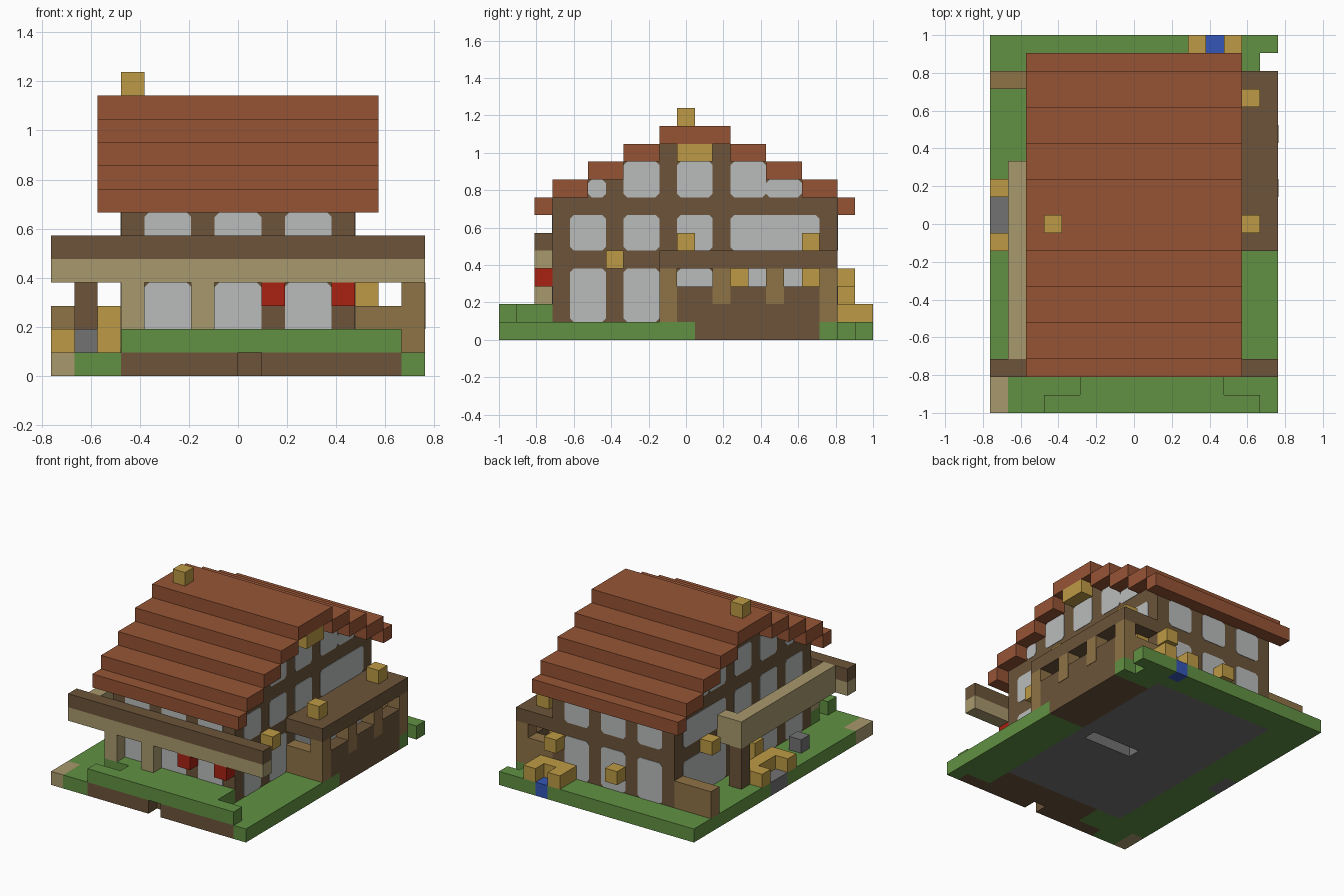
import bpy
import bmesh
from mathutils import Vector

cube = bpy.data.objects.get("Cube")
if cube:
    bpy.data.objects.remove(cube, do_unlink=True)

S = 2 / 21                                   # size of one building block
ORIGIN = Vector((-8 * S, -10.5 * S, 0))      # corner of the block grid


def material(name, hex_code):
    rgb = [int(hex_code[n:n + 2], 16) / 255 for n in (0, 2, 4)]
    lin = [c / 12.92 if c <= 0.04045 else ((c + 0.055) / 1.055) ** 2.4 for c in rgb]
    mat = bpy.data.materials.new(name)
    mat.use_nodes = True
    mat.diffuse_color = (*lin, 1)
    mat.node_tree.nodes["Principled BSDF"].inputs["Base Color"].default_value = (*lin, 1)
    return mat


grass = material("grass green", "619142")
timber = material("dark timber", "6c543a")
tile = material("roof tile", "965435")
plaster = material("pale plaster", "babcbc")
beige = material("beige plank", "a8986d")
wood = material("warm wood", "8f7347")
ochre = material("ochre", "bd9a45")
red = material("flower red", "a82212")
blue = material("water blue", "3456b6")
stone = material("stone grey", "727272")


def finish(name, bm, mat):
    bmesh.ops.recalc_face_normals(bm, faces=bm.faces)
    mesh = bpy.data.meshes.new(name)
    bm.to_mesh(mesh)
    bm.free()
    mesh.materials.append(mat)
    obj = bpy.data.objects.new(name, mesh)
    bpy.context.collection.objects.link(obj)
    return obj


def part(name, mat, *boxes):
    """One object from boxes given as x, y and z block ranges."""
    bm = bmesh.new()
    for x, y, z in boxes:
        ranges = [(r, r + 1) if isinstance(r, int) else r for r in (x, y, z)]
        low = Vector([r[0] for r in ranges])
        high = Vector([r[1] for r in ranges])
        verts = bmesh.ops.create_cube(bm, size=1)["verts"]
        for v in verts:
            v.co = Vector([(a + b) / 2 + c * (b - a) for a, b, c in zip(low, high, v.co)]) * S + ORIGIN
    return finish(name, bm, mat)


def panels(name, axis, plane, rects, cut=0.2):
    """Thin plaster panels with clipped corners, set on a wall plane."""
    bm = bmesh.new()
    depth = 0.03
    for (a, b), (c, d) in rects:
        outline = [(a + cut, c), (b - cut, c), (b, c + cut), (b, d - cut),
                   (b - cut, d), (a + cut, d), (a, d - cut), (a, c + cut)]
        rings = []
        for p in (plane - depth, plane + depth):
            rings.append([bm.verts.new(Vector((p, u, w) if axis == "x" else (u, p, w)) * S + ORIGIN)
                          for u, w in outline])
        for ring in rings:
            bm.faces.new(ring)
        for n in range(8):
            m = (n + 1) % 8
            bm.faces.new((rings[0][n], rings[0][m], rings[1][m], rings[1][n]))
    return finish(name, bm, plaster)


# Ground layer
GROUND, STEP = 0, 1
part("lawn", grass,
     ((0, 3), (2, 10), GROUND), ((1, 3), (10, 12), GROUND), ((0, 3), (12, 21), GROUND),
     ((1, 3), (0, 2), GROUND), ((3, 5), (1, 3), GROUND), ((13, 15), 1, GROUND),
     (15, (0, 2), GROUND), ((13, 16), (2, 11), GROUND), ((13, 16), 18, GROUND),
     ((3, 15), 19, GROUND), ((3, 12), 20, GROUND), ((13, 16), 20, GROUND))
part("soil", timber, ((3, 8), 0, GROUND), ((9, 15), 0, GROUND),
     ((5, 13), (1, 3), GROUND), ((13, 16), (11, 18), GROUND))
part("corner_path", beige, (0, (0, 2), GROUND))
part("stone_floor", stone, ((3, 13), (3, 10), GROUND), ((3, 13), (11, 19), GROUND),
     ((3, 8), 10, GROUND), (12, 10, GROUND))
part("front_hedge", grass, ((3, 15), 0, STEP), ((5, 13), 1, STEP), ((3, 13), 2, STEP))

# House walls, with gables stepped under the roof
part("long_walls", timber, *[((3, 13), y, (1, 8)) for y in (3, 18)])
for name, x in (("right_gable", 3), ("left_gable", 12)):
    steps = [(x, (3 + 2 * n, 19 - 2 * n), 7 + n) for n in range(1, 4)]
    part(name, timber, (x, (4, 18), (1, 8)), *steps)

# Plaster panels between the timbers
LOW, HIGH, ATTIC = (1, 4), (5, 7), (8, 10)
bays = [(4, 6), (7, 9), (10, 12)]
for name, plane in (("front_panels", 3), ("back_panels", 19)):
    panels(name, "y", plane, [(bay, floor) for bay in bays for floor in (LOW, HIGH)])
side_bays = [(4, 6), (7, 9), (10, 12), (13, 18)]
side = [(bay, floor) for bay in side_bays for floor in (LOW, HIGH)]
side += [(bay, ATTIC) for bay in ((7, 9), (10, 12), (13, 15))]
side += [((5, 6), (8, 9)), ((15, 17), (8, 9))]
for name, plane in (("right_panels", 3), ("left_panels", 13)):
    panels(name, "x", plane, side)

# Stepped roof
courses = [((2, 14), (9, 13), 11)]
for n in range(3):
    courses += [((2, 14), (7 - 2 * n, 9 - 2 * n), 10 - n),
                ((2, 14), (13 + 2 * n, 15 + 2 * n), 10 - n)]
courses += [((2, 14), 2, 7), ((2, 14), 19, 7)]
for n, course in enumerate(courses):
    part("roof_course_%d" % n, tile, course)
part("chimney", ochre, (3, 10, 12))
part("gable_hoist", ochre, (13, (10, 12), 10))

# Front balcony
part("front_beam", beige, ((0, 16), 2, 4))
part("front_rail", timber, ((0, 16), 2, 5))
for x in (3, 6):
    part("front_post", beige, (x, 2, (2, 4)))
for x in (9, 12):
    part("flower_box", red, (x, 2, 3))

# Side balcony
part("side_rail", beige, (1, (3, 14), (4, 6)), (2, 13, (4, 6)))
part("side_balcony_floor", wood, (2, (3, 13), 4))
part("side_post", timber, (1, 13, (1, 4)))

# Annex
part("annex_roof", timber, ((13, 16), (9, 19), 4))
part("annex_wall", timber, (15, (10, 18), (1, 3)))
part("annex_end_walls", wood, *[((13, 15), y, (1, 3)) for y in (9, 18)])
part("annex_corner_posts", wood, *[(15, y, (1, 4)) for y in (9, 18)])
part("annex_middle_posts", wood, *[((15, 16.03), y, (2, 4)) for y in (12, 15)])
for y in (10, 17):
    part("roof_lantern", ochre, (14, y, 5))

# Wall lanterns
for x, y, z in ((13, 6, 4), (13, 13, 3), (13, 17, 3), (7, 19, 2),
                (12, 19, 3), (2, 15, 4)):
    part("wall_lantern", ochre, (x, y, z))
part("side_stand", ochre, (2, 10, (1, 3)))

# Troughs and garden blocks
part("back_trough", ochre, ((11, 14), 19, STEP), (11, 20, STEP), (13, 20, STEP))
part("trough_water", blue, (12, 20, GROUND))
part("side_trough", ochre, (1, (9, 13), STEP), (0, 9, STEP), (0, 12, STEP))
part("side_hearth", stone, (0, (10, 12), GROUND))
part("garden_stone", stone, (1, 6, STEP))
part("garden_wall", wood, ((0, 3), 18, (1, 3)))
